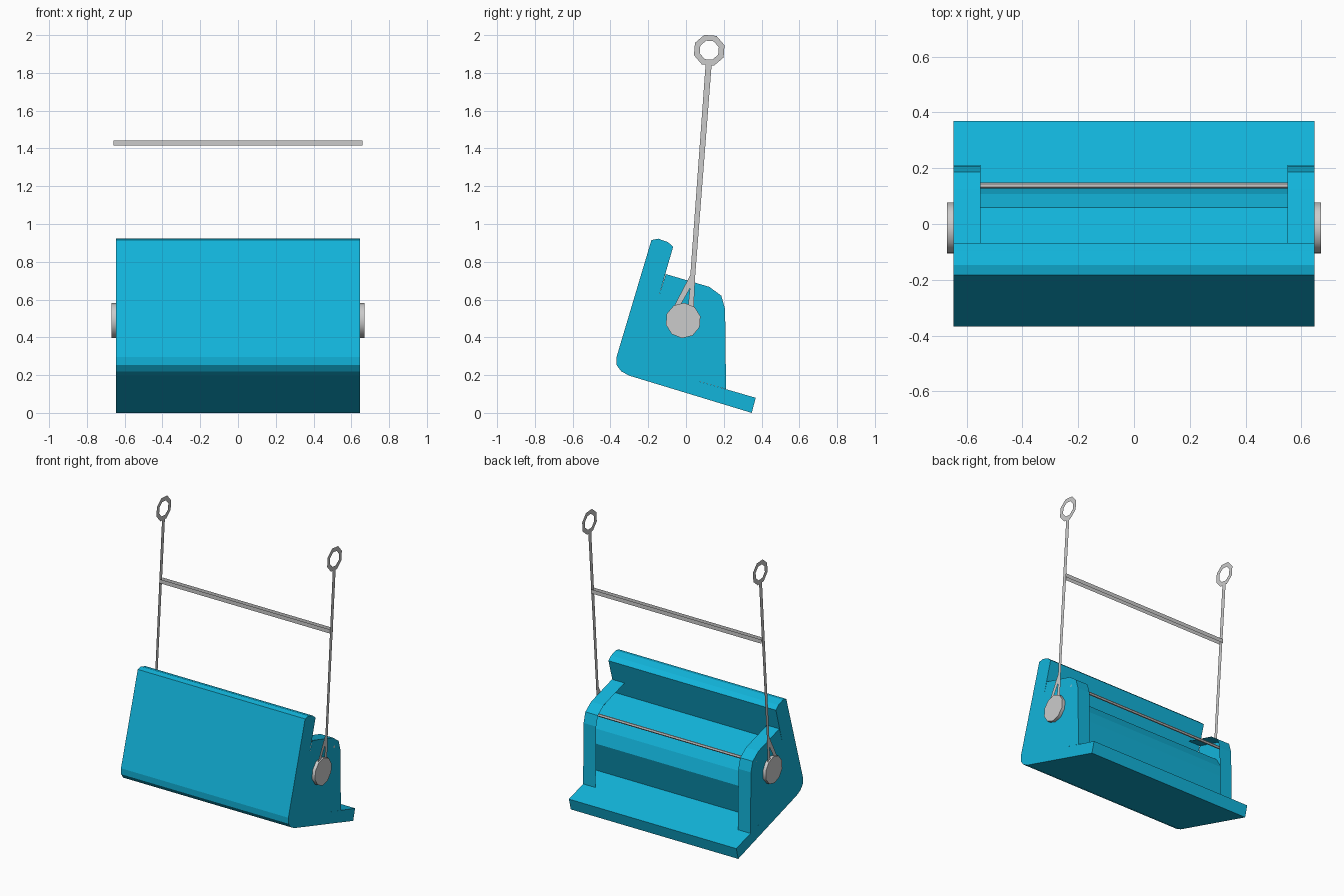
import bpy, bmesh
from math import sin, cos, pi, radians

if "Cube" in bpy.data.objects:
    bpy.data.objects.remove(bpy.data.objects["Cube"])

blue = bpy.data.materials.new("blue_paint")
blue.diffuse_color = (0.006, 0.46, 0.71, 1)
blue.use_nodes = True
blue.node_tree.nodes["Principled BSDF"].inputs["Base Color"].default_value = blue.diffuse_color


def finish(name, bm, mat=None):
    bmesh.ops.remove_doubles(bm, verts=bm.verts, dist=0.0001)
    bmesh.ops.recalc_face_normals(bm, faces=bm.faces)
    mesh = bpy.data.meshes.new(name)
    bm.to_mesh(mesh)
    bm.free()
    if mat:
        mesh.materials.append(mat)
    ob = bpy.data.objects.new(name, mesh)
    bpy.context.collection.objects.link(ob)
    return ob


def prism(name, profile, x0, x1, mat=None, smooth=False):
    """Extrude a (y, z) outline from x0 to x1."""
    bm = bmesh.new()
    face = bm.faces.new([bm.verts.new((x0, y, z)) for y, z in profile])
    ext = bmesh.ops.extrude_face_region(bm, geom=[face])
    verts = [g for g in ext["geom"] if isinstance(g, bmesh.types.BMVert)]
    bmesh.ops.translate(bm, verts=verts, vec=(x1 - x0, 0, 0))
    for f in bm.faces:
        f.smooth = smooth
    for e in bm.edges:  # keep the end rims crisp
        e.smooth = not smooth or abs(e.verts[0].co.x - e.verts[1].co.x) > 0.001
    return finish(name, bm, mat)


def circle(cy, cz, r, n, turn=0):
    return [(cy + r * cos(2 * pi * i / n + turn), cz + r * sin(2 * pi * i / n + turn))
            for i in range(n)]


W = 0.647  # half width of the body

# Outline shared by body core and end plates: rounded front slab and floor lip
lip = [(0.369, 0.080), (0.348, 0.0)]
slab = [(-0.30, 0.197), (-0.343, 0.22), (-0.367, 0.253), (-0.368, 0.295),
        (-0.183, 0.915), (-0.147, 0.922), (-0.097, 0.905), (-0.068, 0.88)]

# Body core, full width, with an undercut back wall above the floor lip
core = lip + slab + [(-0.14, 0.63), (0.06, 0.56), (0.108, 0.48),
                     (0.135, 0.39), (0.068, 0.167)]
prism("body_core", core, -W, W, blue)

# Stepped edge of the end plates, open towards the middle
rim = [(-0.107, 0.735), (0.124, 0.667), (0.187, 0.62),
       (0.207, 0.55), (0.212, 0.126)]
plate = rim + core[-4:][::-1] + [(-0.14, 0.63)]
ring_turn = radians(22.5 - 4.6)
for side, s in (("left", -1), ("right", 1)):
    # End plate: outer wall plus folded-in rim
    bm = bmesh.new()
    bm.faces.new([bm.verts.new((s * W, y, z)) for y, z in plate])
    for (y0, z0), (y1, z1) in zip(rim, rim[1:]):
        bm.faces.new([bm.verts.new(p) for p in
                      ((s * W, y0, z0), (s * W, y1, z1),
                       (s * 0.55, y1, z1), (s * 0.55, y0, z0))])
    finish(side + "_end_plate", bm, blue)

    # Pivot disc
    prism(side + "_pivot", circle(-0.015, 0.489, 0.094, 10, radians(14)),
          s * 0.645, s * 0.67, smooth=True)

    # Flat lift arm: forked foot, stem and ring
    bm = bmesh.new()
    x = s * 0.66

    def sheet(points):
        bm.faces.new([bm.verts.new((x, y, z)) for y, z in points])

    sheet([(0.023, 0.73), (0.021, 0.66), (-0.035, 0.56), (-0.066, 0.56)])
    sheet([(0.023, 0.73), (0.049, 0.73), (0.041, 0.56), (0.010, 0.56), (0.021, 0.66)])
    sheet([(0.023, 0.73), (0.049, 0.73), (0.136, 1.848), (0.104, 1.848)])
    outer = circle(0.123, 1.92, 0.085, 8, ring_turn)
    inner = circle(0.123, 1.92, 0.053, 8, ring_turn)
    for i in range(8):
        j = (i + 1) % 8
        sheet([outer[i], outer[j], inner[j], inner[i]])
    finish(side + "_lift_arm", bm)

# Crossbar between the arms: two thin strips
bm = bmesh.new()
for y in (0.077, 0.108):
    bm.faces.new([bm.verts.new((x, y, z)) for x, z in
                  ((-0.66, 1.415), (0.66, 1.415), (0.66, 1.443), (-0.66, 1.443))])
finish("arm_crossbar", bm)

# Retaining rod across the recess
prism("retaining_rod", circle(0.138, 0.597, 0.010, 6), -W, W)
